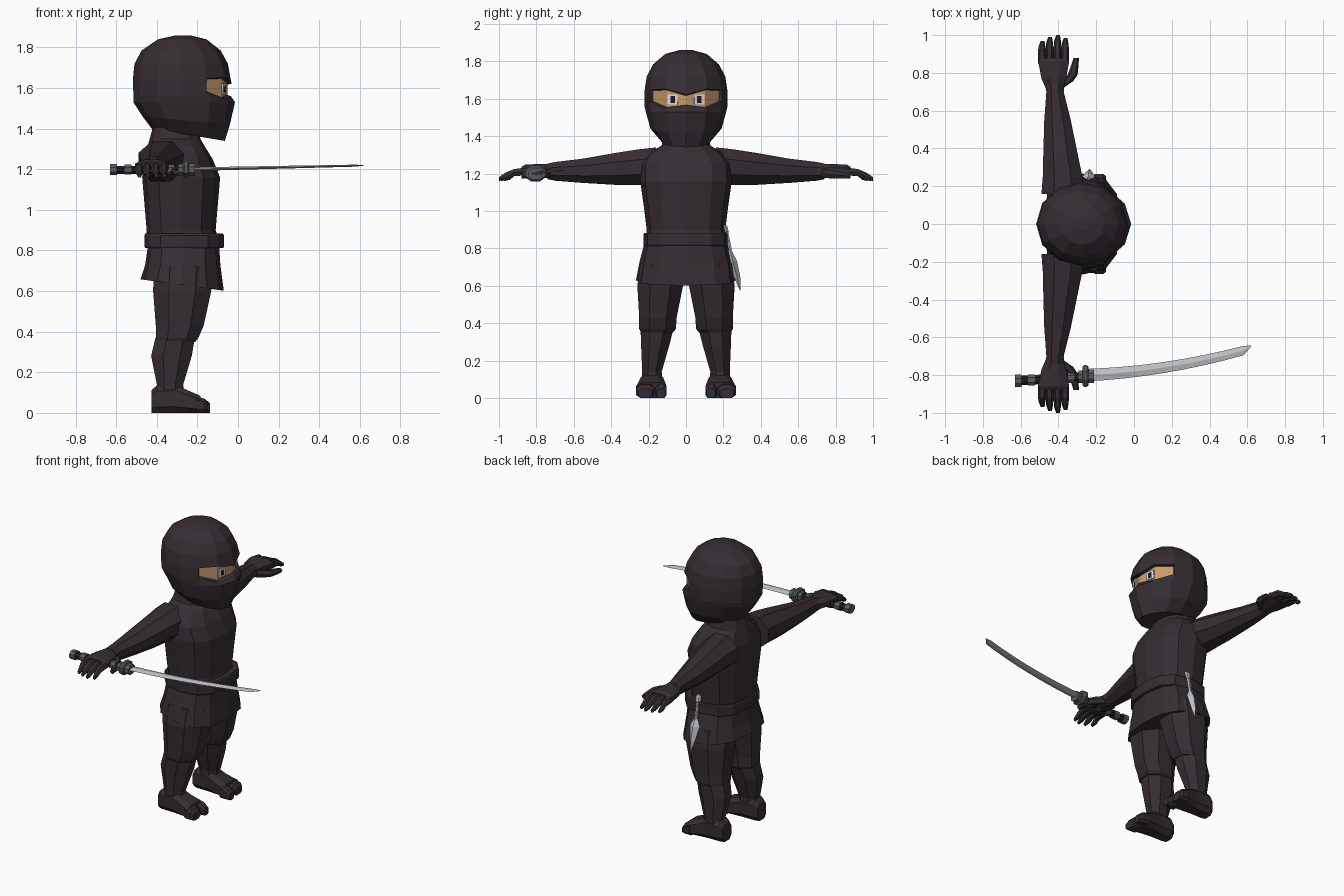
import bpy, bmesh, math
from mathutils import Matrix, Vector

cube = bpy.data.objects.get("Cube")
if cube:
    bpy.data.objects.remove(cube, do_unlink=True)


def material(name, colour):
    m = bpy.data.materials.new(name)
    m.use_nodes = True
    m.diffuse_color = (*colour, 1)
    bsdf = m.node_tree.nodes["Principled BSDF"]
    bsdf.inputs["Base Color"].default_value = (*colour, 1)
    bsdf.inputs["Roughness"].default_value = 0.8
    return m


CLOTH = material("dark cloth", (.036, .027, .034))
SKIN = material("skin", (.58, .33, .15))
WHITE = material("eye white", (.72, .74, .76))
BLACK = material("black", (.012, .012, .016))
STEEL = material("bright steel", (.52, .54, .56))
IRON = material("dark iron", (.1, .11, .115))

ORDER = {"x": (2, 0, 1), "y": (0, 2, 1), "z": (0, 1, 2)}  # where (c1, c2, t) land


def finish(name, bm, *mats, mirror=False):
    bmesh.ops.recalc_face_normals(bm, faces=bm.faces)
    mesh = bpy.data.meshes.new(name)
    bm.to_mesh(mesh)
    bm.free()
    obj = bpy.data.objects.new(name, mesh)
    bpy.context.collection.objects.link(obj)
    for m in mats:
        mesh.materials.append(m)
    if mirror:
        mod = obj.modifiers.new("mirror", "MIRROR")
        mod.use_axis = (False, True, False)
        mod.use_mirror_merge = False
    return obj


def loft(rows, axis="z", n=8, power=1.0, turn=0.0):
    """Skin rings of (position, centre 1, centre 2, radius 1, radius 2, tilt)."""
    bm = bmesh.new()
    rings = []
    angles = [math.tau * (k + turn) / n for k in range(n)]
    grow = 1 / max(abs(math.cos(a)) for a in angles)

    def bulge(v):
        return math.copysign(min(1, abs(v) * grow) ** power, v)

    for t, c1, c2, r1, r2, *tilt in rows:
        ring = []
        for a in angles:
            u, v = bulge(math.cos(a)), bulge(math.sin(a))
            p = (c1 + r1 * u, c2 + r2 * v, t + (tilt[0] * u if tilt else 0))
            ring.append(bm.verts.new([p[i] for i in ORDER[axis]]))
        rings.append(ring)
    for a, b in zip(rings, rings[1:]):
        for k in range(n):
            j = (k + 1) % n
            bm.faces.new((a[k], a[j], b[j], b[k]))
    bm.faces.new(rings[0][::-1])
    bm.faces.new(rings[-1])
    bm.verts.ensure_lookup_table()
    bm.faces.ensure_lookup_table()
    return bm


# Hooded head, with the eye slit cut between two rings
N = 12
bm = loft([(1.37, -.245, 0, .18, .13, -.03), (1.44, -.255, 0, .215, .19, -.02),
           (1.53, -.265, 0, .25, .215), (1.56, -.275, 0, .24, .222),
           (1.64, -.275, 0, .243, .222), (1.72, -.28, 0, .23, .21),
           (1.785, -.28, 0, .195, .175), (1.84, -.275, 0, .12, .11),
           (1.86, -.27, 0, .035, .035)], n=N)
for k, low, high in ((0, 1.56, 1.622), (1, 1.548, 1.652), (2, 1.583, 1.648)):
    for j in (k, -k % N):
        bm.verts[3 * N + j].co.z = low
        bm.verts[4 * N + j].co.z = high
bmesh.ops.recalc_face_normals(bm, faces=bm.faces)
slit = [bm.faces[3 * N + k] for k in (10, 11, 0, 1)]
bmesh.ops.inset_region(bm, faces=slit, thickness=.006, depth=-.018, use_boundary=True)
bm.normal_update()
for f in slit:
    f.material_index = 1
eye_spots = [(f.calc_center_median(), f.normal.copy()) for f in slit[1:3]]
finish("head_hood", bm, CLOTH, SKIN)

# Eyes as thin plates on the skin
for centre, normal in eye_spots:
    side = Vector((0, 0, 1)).cross(normal).normalized()
    up = normal.cross(side)
    out = 1 if centre.y > 0 else -1
    frame = Matrix((normal, side, up)).transposed().to_4x4()
    for part, mat, thick, wide, tall, shift in (
            ("eye_white", WHITE, .008, .054, .055, .02), ("pupil", BLACK, .0095, .024, .036, .018)):
        bm = bmesh.new()
        place = Matrix.Translation(centre + side * shift * out + normal * .003)
        bmesh.ops.create_cube(bm, size=1, matrix=place @ frame @ Matrix.Diagonal((thick, wide, tall, 1)))
        finish(f"{part}_{'left' if out > 0 else 'right'}", bm, mat)

# Jacket with collar, flared skirt and belt
finish("jacket", loft([(.84, -.27, 0, .18, .21), (.9, -.28, 0, .17, .21),
                       (1.02, -.28, 0, .18, .225), (1.16, -.28, 0, .192, .245),
                       (1.25, -.295, 0, .17, .24), (1.315, -.305, 0, .14, .19),
                       (1.35, -.31, 0, .125, .13), (1.44, -.31, 0, .1, .11)],
                      n=12, power=.8), CLOTH)
finish("jacket_skirt", loft([(.63, -.275, 0, .205, .268, -.028), (.73, -.272, 0, .185, .248),
                             (.83, -.268, 0, .175, .222)], n=12, power=.75), CLOTH)
finish("belt", loft([(.812, -.265, 0, .192, .224), (.82, -.265, 0, .196, .228),
                     (.875, -.265, 0, .196, .228), (.883, -.265, 0, .192, .222)],
                    n=12, power=.75), CLOTH)

# Arms
finish("arms", loft([(.16, -.375, 1.24, .115, .1), (.25, -.378, 1.235, .105, .095),
                     (.38, -.39, 1.225, .09, .085), (.55, -.405, 1.215, .07, .065),
                     (.7, -.418, 1.212, .046, .05), (.74, -.42, 1.212, .05, .042)],
                    "y", 8, turn=.5), CLOTH, mirror=True)

# Hands: palm, four drooping fingers and a thumb
finish("palms", loft([(.71, -.42, 1.212, .044, .038), (.77, -.425, 1.215, .065, .037),
                      (.86, -.425, 1.215, .082, .033), (.88, -.425, 1.21, .078, .026)],
                     "y", 8, turn=.5), CLOTH, mirror=True)
for name, x, tip in (("little", -.487, .97), ("ring", -.447, .99),
                     ("middle", -.405, 1), ("index", -.365, .985)):
    finish(f"{name}_fingers", loft([(.85, x, 1.212, .021, .024), (.92, x, 1.205, .021, .022),
                                    (tip - .03, x, 1.185, .018, .02), (tip, x + .003, 1.17, .01, .012)],
                                   "y", 6), CLOTH, mirror=True)
finish("thumbs", loft([(.72, -.4, 1.2, .025, .025), (.755, -.355, 1.198, .032, .026),
                       (.79, -.325, 1.195, .026, .024), (.84, -.313, 1.19, .02, .02),
                       (.88, -.306, 1.186, .014, .014)], "y", 6), CLOTH, mirror=True)

# Trousers gathered below the knee, then wrapped shins
finish("trousers", loft([(.35, -.305, .155, .095, .085), (.37, -.3, .152, .105, .098),
                         (.43, -.287, .15, .118, .1), (.6, -.275, .138, .143, .122),
                         (.72, -.27, .125, .145, .12)], n=8, power=.9, turn=.5), CLOTH, mirror=True)
finish("shins", loft([(.1, -.335, .182, .068, .055), (.14, -.335, .182, .065, .052),
                      (.28, -.328, .165, .1, .075), (.37, -.31, .155, .097, .088)],
                     n=8, turn=.5), CLOTH, mirror=True)

# Split-toed feet
finish("feet", loft([(-.427, .182, .055, .045, .055), (-.4, .182, .068, .057, .068),
                     (-.31, .182, .07, .06, .07), (-.25, .183, .056, .07, .056),
                     (-.185, .185, .042, .08, .042)], "x", 8, .65, .5), CLOTH, mirror=True)
for name, y, width, tip in (("big_toes", .133, .03, -.137), ("small_toes", .218, .048, -.148)):
    finish(name, loft([(-.21, y, .041, width, .041), (-.165, y, .035, width, .035),
                       (tip, y, .024, width * .75, .024)], "x", 8, .7, .5), CLOTH, mirror=True)

# Curved sword held in the right hand
blade = []
for i in range(9):
    s = i / 8
    blade.append((-.25 + .83 * s, -.8 + .035 * s + .095 * s * s, 1.2 + .018 * s,
                  .033 - .008 * s, .009 - .004 * s))
blade.append((.62, -.646, 1.219, .002, .001))
finish("sword_blade", loft(blade, "x", 4), STEEL)
finish("sword_grip", loft([(-.62, -.83, 1.196, .025, .02), (-.26, -.808, 1.2, .025, .02)],
                          "x", 8, turn=.5), BLACK)
for i, (start, end, r) in enumerate(((-.63, -.595, .032), (-.56, -.525, .029), (-.49, -.455, .029),
                                     (-.42, -.385, .029), (-.35, -.315, .029), (-.295, -.272, .033),
                                     (-.245, -.212, .036))):
    y = -.83 + .06 * (start + .63)
    finish(f"sword_grip_band_{i + 1}", loft([(start, y, 1.198, r, r * .85), (end, y, 1.198, r, r * .85)],
                                            "x", 8, turn=.5), IRON)
finish("sword_guard", loft([(-.272, -.805, 1.2, .05, .034), (-.264, -.805, 1.2, .058, .042),
                            (-.25, -.805, 1.2, .058, .042), (-.242, -.805, 1.2, .05, .034)],
                           "x", 8, turn=.5), IRON)

# Throwing knife tucked in the belt
finish("knife_blade", loft([(.575, -.235, .29, .002, .002), (.65, -.238, .272, .02, .018),
                            (.735, -.24, .25, .034, .022), (.79, -.24, .236, .008, .008)],
                           n=4), STEEL)
finish("knife_handle", loft([(.77, -.24, .241, .01, .01), (.88, -.24, .219, .01, .01),
                             (.89, -.24, .217, .02, .012), (.915, -.24, .212, .02, .012),
                             (.925, -.24, .21, .01, .008)], n=6), STEEL)
